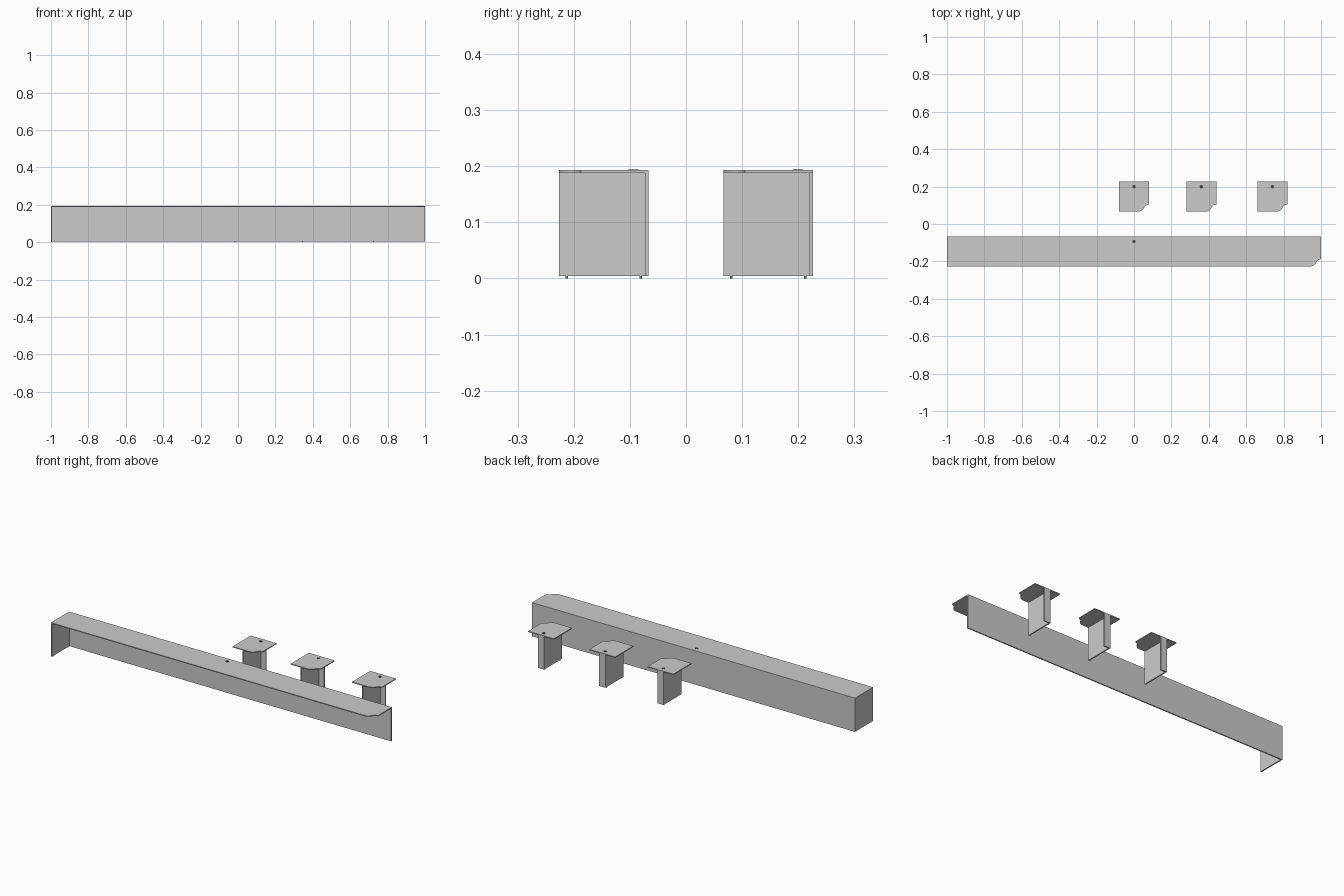
import bpy, bmesh
from mathutils import Matrix

if "Cube" in bpy.data.objects:
    bpy.data.objects.remove(bpy.data.objects["Cube"])

T = 0.0065                      # panel thickness
Z_FOOT, Z_TOP, Z_MAX = 0.004, 0.188, 0.193
DEPTH = 0.16
# ogee cut at the front right corner, offsets from that corner
OGEE = [(-0.055, 0), (-0.045, 0.002), (-0.036, 0.007), (-0.029, 0.015),
        (-0.023, 0.026), (-0.014, 0.034), (0, 0.039)]


def finish(name, bm):
    bmesh.ops.recalc_face_normals(bm, faces=bm.faces)
    me = bpy.data.meshes.new(name)
    bm.to_mesh(me)
    bm.free()
    ob = bpy.data.objects.new(name, me)
    bpy.context.collection.objects.link(ob)
    return ob


def box(name, x0, x1, y0, y1, z0, z1):
    bm = bmesh.new()
    m = Matrix.Translation(((x0 + x1) / 2, (y0 + y1) / 2, (z0 + z1) / 2))
    bmesh.ops.create_cube(bm, size=1, matrix=m @ Matrix.Diagonal((x1 - x0, y1 - y0, z1 - z0, 1)))
    return finish(name, bm)


def disc(name, x, y, r, z0, z1, sides=16):
    bm = bmesh.new()
    bmesh.ops.create_cone(bm, cap_ends=True, segments=sides, radius1=r, radius2=r, depth=z1 - z0,
                          matrix=Matrix.Translation((x, y, (z0 + z1) / 2)))
    return finish(name, bm)


def worktop(name, x0, x1, y0, y1):
    outline = [(x0, y1), (x0, y0)] + [(x1 + dx, y0 + dy) for dx, dy in OGEE] + [(x1, y1)]
    bm = bmesh.new()
    face = bm.faces.new([bm.verts.new((x, y, Z_TOP)) for x, y in outline])
    ext = bmesh.ops.extrude_face_region(bm, geom=[face])
    verts = [v for v in ext["geom"] if isinstance(v, bmesh.types.BMVert)]
    bmesh.ops.translate(bm, verts=verts, vec=(0, 0, Z_MAX - Z_TOP))
    return finish(name, bm)


def unit(name, x0, x1, y0, panel_x0, panel_x1, cap_x):
    y1 = y0 + DEPTH
    worktop(name + "_top", x0, x1, y0, y1)
    # L-shaped support: side panel plus back panel
    box(name + "_side_panel", panel_x0, panel_x0 + T, y0, y1 - T, Z_FOOT, Z_TOP)
    box(name + "_back_panel", panel_x0, panel_x1, y1 - T, y1, Z_FOOT, Z_TOP)
    # cable cap on the top
    cap = disc(name + "_cable_cap", cap_x, y1 - 0.027, 0.009, Z_MAX, Z_MAX + 0.0015)
    cap_mat(cap)
    # feet under the side panel
    for dy in (0.014, DEPTH - 0.014):
        disc(name + "_foot", panel_x0 + T / 2, y0 + dy, 0.002, 0, Z_FOOT, 8)


dark = bpy.data.materials.new("dark_cap")
dark.diffuse_color = (0.06, 0.06, 0.06, 1)
dark.use_nodes = True
dark.node_tree.nodes["Principled BSDF"].inputs["Base Color"].default_value = dark.diffuse_color


def cap_mat(ob):
    ob.data.materials.append(dark)


# long counter, closed at the back and left end
unit("long_counter", -1, 1, -0.2265, -1, 1, 0)
# three small stands behind it
for i, cx in enumerate((0, 0.36, 0.74)):
    unit(f"small_stand_{i + 1}", cx - 0.08, cx + 0.08, 0.0665, cx - 0.019, cx + 0.019, cx)
